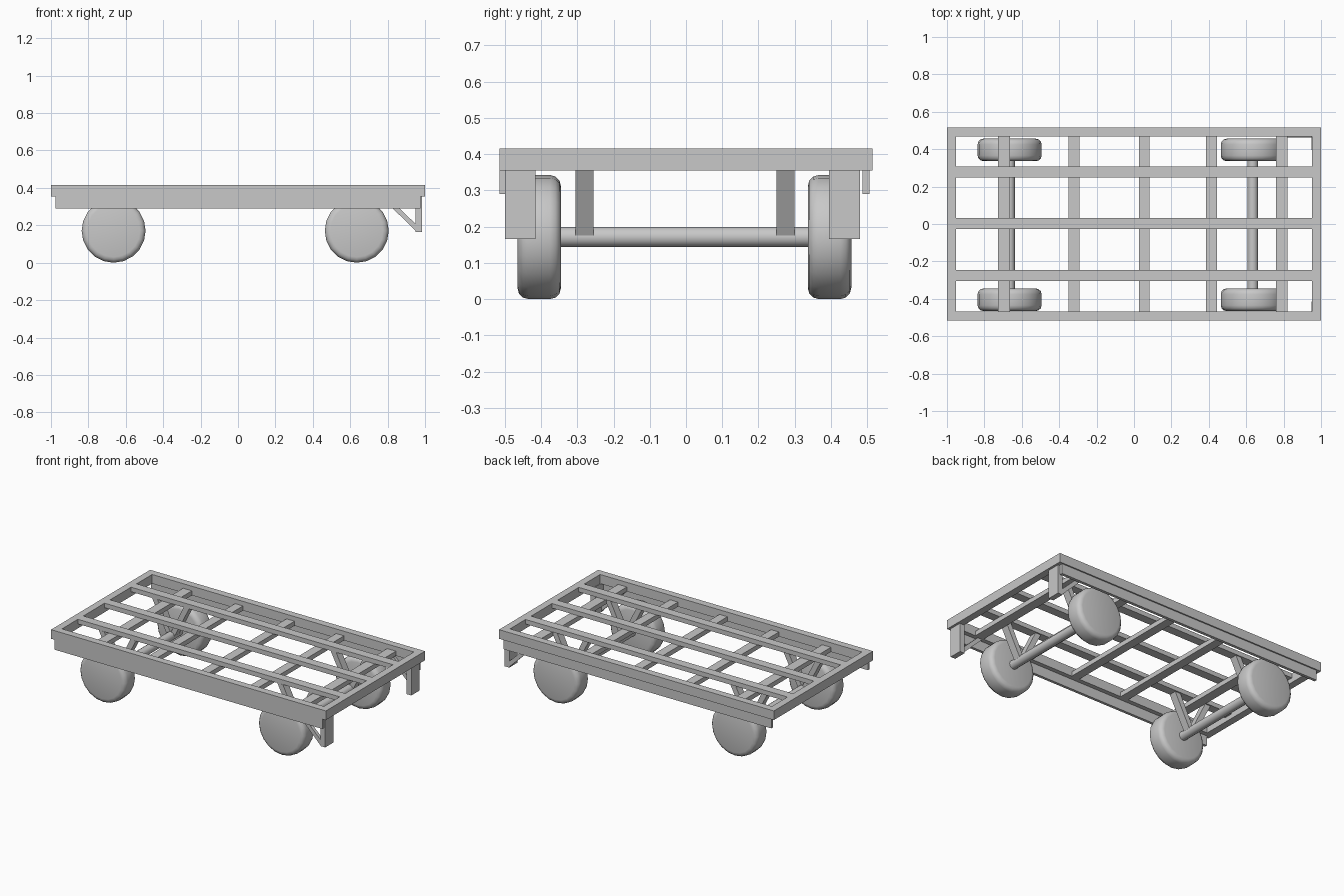
import bpy, bmesh, math
from mathutils import Vector, Matrix

cube = bpy.data.objects.get("Cube")
if cube:
    bpy.data.objects.remove(cube, do_unlink=True)

grey = bpy.data.materials.new("plain grey")
grey.use_nodes = True
COLOUR = (0.58, 0.58, 0.58, 1)
grey.diffuse_color = COLOUR
grey.node_tree.nodes["Principled BSDF"].inputs["Base Color"].default_value = COLOUR


def finish(name, bm, smooth=None):
    mesh = bpy.data.meshes.new(name)
    bmesh.ops.recalc_face_normals(bm, faces=bm.faces[:])
    bm.to_mesh(mesh)
    bm.free()
    mesh.materials.append(grey)
    ob = bpy.data.objects.new(name, mesh)
    bpy.context.collection.objects.link(ob)
    if smooth:
        bpy.ops.object.select_all(action='DESELECT')
        ob.select_set(True)
        bpy.context.view_layer.objects.active = ob
        bpy.ops.object.shade_smooth_by_angle(angle=math.radians(smooth))
    return ob


def box(name, x, y, z):
    """Box from (min, max) pairs."""
    bm = bmesh.new()
    size = [b - a for a, b in (x, y, z)]
    mid = [(a + b) / 2 for a, b in (x, y, z)]
    bmesh.ops.create_cube(bm, size=1, matrix=Matrix.Translation(mid) @ Matrix.Diagonal((*size, 1)))
    return finish(name, bm)


def slab(name, outline, y):
    """Side outline in x and z, extruded along y."""
    bm = bmesh.new()
    face = bm.faces.new([bm.verts.new((px, y[0], pz)) for px, pz in outline])
    ext = bmesh.ops.extrude_face_region(bm, geom=[face])
    verts = [g for g in ext["geom"] if isinstance(g, bmesh.types.BMVert)]
    bmesh.ops.translate(bm, verts=verts, vec=Vector((0, y[1] - y[0], 0)))
    return finish(name, bm)


def cylinder(name, centre, radius, length, sides, bevel=0, smooth=40):
    """Cylinder along y with optional rounded rims."""
    bm = bmesh.new()
    place = Matrix.Translation(centre) @ Matrix.Rotation(math.pi / 2, 4, 'X')
    bmesh.ops.create_cone(bm, cap_ends=True, segments=sides, radius1=radius,
                          radius2=radius, depth=length, matrix=place)
    if bevel:
        rims = [e for e in bm.edges if any(len(f.verts) > 4 for f in e.link_faces)]
        bmesh.ops.bevel(bm, geom=rims, offset=bevel, segments=3, profile=0.5, affect='EDGES')
    return finish(name, bm, smooth)


LOW, MID, TOP = 0.355, 0.385, 0.415
W, D, BAR = 1.0, 0.515, 0.047

# Outer frame
for s, side in ((-1, "front"), (1, "back")):
    y = sorted((s * D, s * (D - BAR)))
    box(side + "_frame_rail", (-W, W), y, (LOW, TOP))
for s, side in ((-1, "right"), (1, "left")):
    x = sorted((s * W, s * (W - BAR)))
    box(side + "_frame_end", x, (BAR - D, D - BAR), (LOW, TOP))

# Lengthwise slats above the cross bars
for i, y in enumerate((-0.275, 0.003, 0.278)):
    box(f"slat_{i + 1}", (BAR - W, W - BAR), (y - 0.029, y + 0.029), (MID, TOP))
for i, x in enumerate((-0.695, -0.32, 0.055, 0.415, 0.79)):
    half = 0.032 if i in (0, 4) else 0.029
    box(f"cross_bar_{i + 1}", (x - half, x + half), (BAR - D, D - BAR), (LOW, MID))

# Side skirts under the long rails
box("front_skirt", (-0.975, 0.975), (-0.515, -0.497), (0.29, LOW))
box("back_skirt", (-0.975, 0.975), (0.487, 0.506), (0.29, LOW))

# Legs with diagonal braces at the left end
brace = [(0.762, LOW), (0.797, LOW), (0.952, 0.205), (0.952, 0.168)]
for side, leg_y, brace_y in (("front", (-0.5, -0.415), (-0.5, -0.478)),
                             ("back", (0.395, 0.48), (0.463, 0.48))):
    box(side + "_leg", (0.95, 0.985), leg_y, (0.165, LOW))
    slab(side + "_leg_brace", brace, brace_y)

# Axles, wheels and V-shaped hangers
R = 0.171
for x, end in ((-0.665, "right"), (0.635, "left")):
    cylinder(end + "_axle", (x, -0.005, R), 0.028, 0.72, 16)
    for y, side in ((-0.405, "front"), (0.396, "back")):
        cylinder(f"{side}_{end}_wheel", (x, y, R), R, 0.12, 20, 0.03, 60)
    for y, side in ((-0.28, "front"), (0.274, "back")):
        for s, lean in ((-1, "a"), (1, "b")):
            shape = [(x - s * 0.01, R), (x + s * 0.025, R),
                     (x + s * 0.135, MID), (x + s * 0.095, MID)]
            slab(f"{side}_{end}_hanger_{lean}", shape, (y - 0.025, y + 0.025))
